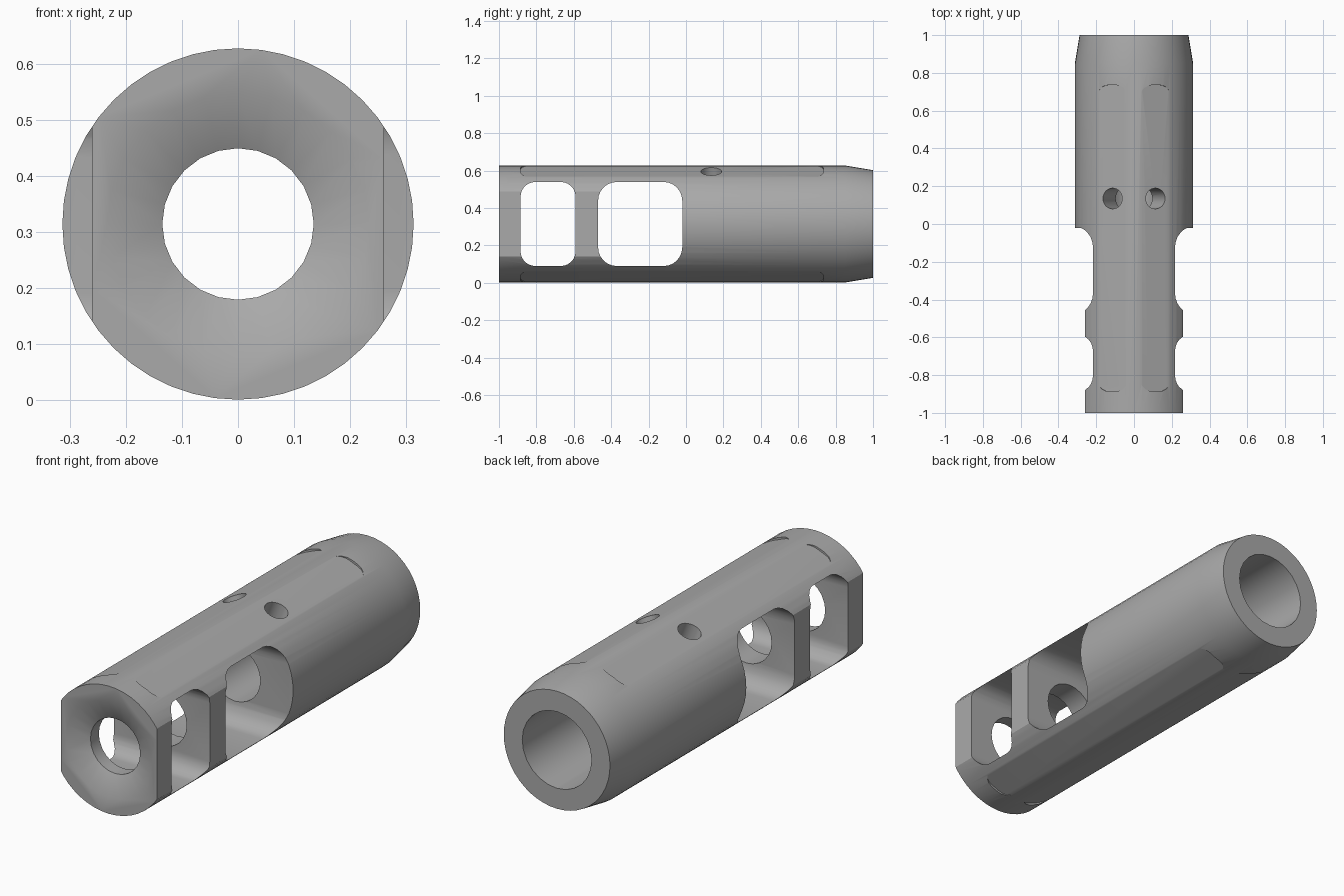
import bpy, bmesh
from math import sin, cos, pi, radians
from mathutils import Matrix, Vector

if "Cube" in bpy.data.objects:
    bpy.data.objects.remove(bpy.data.objects["Cube"], do_unlink=True)

AXIS_Z = 0.314
RADIUS = 0.313
CENTRE = Matrix.Translation((0, 0, AXIS_Z))

steel = bpy.data.materials.new("grey steel")
steel.use_nodes = True
GREY = (0.4, 0.4, 0.4, 1)
steel.diffuse_color = GREY
steel.node_tree.nodes["Principled BSDF"].inputs["Base Color"].default_value = GREY


def loft(name, rings):
    """Closed solid through a list of matching point rings."""
    bm = bmesh.new()
    loops = [[bm.verts.new(p) for p in ring] for ring in rings]
    n = len(loops[0])
    for a, b in zip(loops, loops[1:]):
        for i in range(n):
            j = (i + 1) % n
            bm.faces.new((a[i], a[j], b[j], b[i]))
    bm.faces.new(loops[0])
    bm.faces.new(loops[-1])
    bmesh.ops.recalc_face_normals(bm, faces=bm.faces)
    mesh = bpy.data.meshes.new(name)
    bm.to_mesh(mesh)
    bm.free()
    mesh.materials.append(steel)
    obj = bpy.data.objects.new(name, mesh)
    bpy.context.collection.objects.link(obj)
    return obj


def lathe(name, profile, segments):
    """Turn (y, radius) pairs about the long axis."""
    angles = [2 * pi * i / segments for i in range(segments)]
    return loft(name, [[CENTRE @ Vector((r * sin(a), y, r * cos(a))) for a in angles]
                       for y, r in profile])


def slab(name, width, length, corner, low, high, matrix, steps=5):
    """Rounded rectangle in local x, y, extruded from low to high."""
    outline = []
    for k, (sx, sy) in enumerate(((1, 1), (-1, 1), (-1, -1), (1, -1))):
        for i in range(steps + 1):
            a = (k + i / steps) * pi / 2
            outline.append((sx * (width / 2 - corner) + corner * cos(a),
                            sy * (length / 2 - corner) + corner * sin(a)))
    return loft(name, [[matrix @ Vector((x, y, z)) for x, y in outline]
                       for z in (low, high)])


def drill(name, radius, y, angle):
    """Radial hole from the bore outwards, angle measured from straight up."""
    m = CENTRE @ Matrix.Rotation(angle, 4, 'Y') @ Matrix.Translation((0, y, 0))
    ring = [(radius * cos(i * pi / 12), radius * sin(i * pi / 12)) for i in range(24)]
    return loft(name, [[m @ Vector((a, b, z)) for a, b in ring] for z in (0.05, 0.5)])


# Outer body with tapered rear
body = lathe("brake_body", [(-1, RADIUS), (0.85, RADIUS), (1, 0.288)], 48)

cutters = []

# Countersunk muzzle, narrow bore and wide rear socket
cutters.append(lathe("bore_cutter", [(-1.02, 0.273), (-0.95, 0.135), (0.3, 0.135),
                                     (0.3, 0.188), (1.1, 0.188)], 24))
cutters[-1].data.update()

# Flat sides at the front half
for side in (-1, 1):
    m = Matrix.Translation((side * 0.36, -0.65, AXIS_Z))
    cutters.append(slab("side_flat_cutter", 0.2, 0.8, 0.001, -0.5, 0.5, m, 1))

# Two gas ports right through the sides
for y0, y1, corner in ((-0.885, -0.59, 0.08), (-0.47, -0.02, 0.1)):
    m = Matrix.Translation((0, (y0 + y1) / 2, AXIS_Z)) @ Matrix.Rotation(pi / 2, 4, 'Y')
    cutters.append(slab("port_cutter", 0.45, y1 - y0, corner, -0.6, 0.6, m, 6))

# Shallow flats along the top and bottom
for angle in (22, -22, 158, 202):
    m = CENTRE @ Matrix.Rotation(radians(angle), 4, 'Y') @ Matrix.Translation((0, -0.075, 0))
    cutters.append(slab("flute_cutter", 0.17, 1.62, 0.06, 0.303, 0.4, m))

# Two upper vents and one side pin hole
cutters.append(drill("vent_cutter", 0.055, 0.135, radians(22)))
cutters.append(drill("vent_cutter", 0.055, 0.135, radians(-22)))
cutters.append(drill("pin_cutter", 0.036, 0.13, radians(-90)))

# Apply every cut, then discard the cutters
bpy.context.view_layer.objects.active = body
for c in cutters:
    c.hide_render = True
    mod = body.modifiers.new("cut", 'BOOLEAN')
    mod.operation = 'DIFFERENCE'
    mod.solver = 'EXACT'
    mod.object = c
    bpy.ops.object.modifier_apply(modifier=mod.name)
for c in cutters:
    bpy.data.objects.remove(c, do_unlink=True)

bpy.ops.object.select_all(action='DESELECT')
body.select_set(True)
bpy.ops.object.shade_smooth_by_angle(angle=radians(30))
